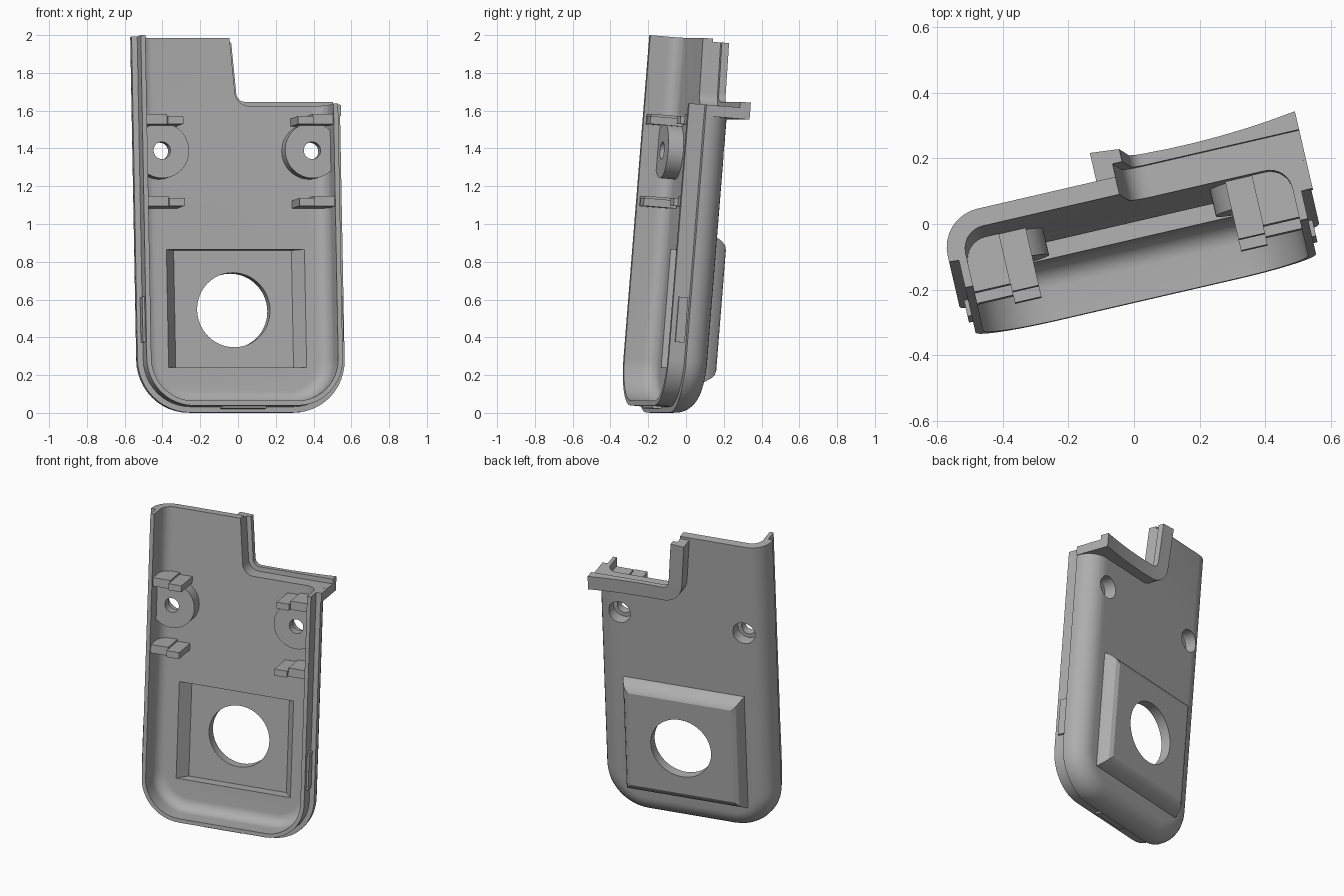
import bpy, bmesh, math
from mathutils import Matrix

old = bpy.data.objects.get("Cube")
if old:
    bpy.data.objects.remove(old, do_unlink=True)

# Local frame: x width, y depth (back is +y), z height; the whole part is turned and leaned
POSE = Matrix.Rotation(math.radians(13), 4, 'Z') @ Matrix.Rotation(math.radians(-4.7), 4, 'X')
MID, HALF, LOW, TOP = -0.0125, 0.5625, -0.01, 1.987

mat = bpy.data.materials.new("plain grey plastic")
mat.use_nodes = True
GREY = (0.42, 0.42, 0.42, 1)
mat.diffuse_color = GREY
mat.node_tree.nodes["Principled BSDF"].inputs["Base Color"].default_value = GREY


def loft(name, loops):
    """Closed solid skinned through equal-length loops of points."""
    bm = bmesh.new()
    rings = [[bm.verts.new(p) for p in loop] for loop in loops]
    n = len(rings[0])
    for a, b in zip(rings, rings[1:]):
        for i in range(n):
            j = (i + 1) % n
            bm.faces.new((a[i], a[j], b[j], b[i]))
    bm.faces.new(rings[0])
    bm.faces.new(rings[-1])
    bmesh.ops.recalc_face_normals(bm, faces=bm.faces)
    mesh = bpy.data.meshes.new(name)
    bm.to_mesh(mesh)
    bm.free()
    mesh.materials.append(mat)
    obj = bpy.data.objects.new(name, mesh)
    obj.matrix_world = POSE
    bpy.context.scene.collection.objects.link(obj)
    return obj


def prism(name, pts, y0, y1):
    return loft(name, [[(x, y, z) for x, z in pts] for y in (y0, y1)])


def rect(x0, x1, z0, z1):
    return [(x0, z0), (x1, z0), (x1, z1), (x0, z1)]


def circle(x, z, r, n=48):
    return [(x + r * math.cos(2 * math.pi * i / n), z + r * math.sin(2 * math.pi * i / n))
            for i in range(n)]


def arc(cx, cz, r, a0, a1, n=12):
    steps = [math.radians(a0 + (a1 - a0) * i / n) for i in range(n + 1)]
    return [(cx + r * math.cos(a), cz + r * math.sin(a)) for a in steps]


def tray_outline(inset, y, top):
    """Round-bottomed outline, moved inward by inset."""
    corner = 0.28
    x, z, r = HALF - corner, LOW + corner, corner - inset
    pts = [(MID - HALF + inset, top)]
    pts += arc(MID - x, z, r, 180, 270) + arc(MID + x, z, r, 270, 360)
    pts += [(MID + HALF - inset, top)]
    return [(px, y, pz) for px, pz in pts]


def boolean(obj, tool, operation):
    mod = obj.modifiers.new(tool.name, 'BOOLEAN')
    mod.operation, mod.solver, mod.object = operation, 'EXACT', tool
    bpy.context.view_layer.objects.active = obj
    bpy.ops.object.modifier_apply(modifier=mod.name)
    bpy.data.objects.remove(tool, do_unlink=True)


# Outer tray with a stepped tongue around the front and a rounded back edge
steps = [(0.03, -0.237), (0.03, -0.151), (0, -0.149)]
steps += [(0.12 - a, -0.13 + b) for a, b in arc(0, 0, 0.12, 0, 90, 8)]
shell = loft("shell", [tray_outline(o, y, TOP) for o, y in steps])

# Hollow inside
steps = [(0.055, -0.4)] + [(0.125 - a, -0.135 + b) for a, b in arc(0, 0, 0.07, 0, 90, 8)]
boolean(shell, loft("hollow", [tray_outline(o, y, TOP + 0.3) for o, y in steps]), 'DIFFERENCE')


def frame_loop(half, z0, z1, y):
    return [(x, y, z) for x, z in rect(MID - half, MID + half, z0, z1)]


# Raised panel on the back
boolean(shell, loft("back_panel", [frame_loop(*f) for f in (
    (0.40, 0.16, 0.94, -0.03), (0.395, 0.165, 0.935, 0.0), (0.38, 0.185, 0.915, 0.035),
    (0.365, 0.205, 0.895, 0.058), (0.34, 0.23, 0.87, 0.07))]), 'UNION')

# Screw bosses, flattened where they meet the side walls
SCREW_X, SCREW_Z = 0.408, 1.382
for side in (-1, 1):
    pts = [(max(MID - 0.53, min(MID + 0.53, x)), z)
           for x, z in circle(MID + side * SCREW_X, SCREW_Z, 0.147)]
    boolean(shell, prism("boss", pts, -0.147, -0.055), 'UNION')

# Pocket with sloping sides, and the large round opening
boolean(shell, loft("pocket", [frame_loop(*f) for f in (
    (0.375, 0.235, 0.863, -0.12), (0.375, 0.235, 0.863, -0.065),
    (0.32, 0.235, 0.863, 0.005))]), 'DIFFERENCE')
boolean(shell, prism("opening", circle(MID, 0.547, 0.198, 72), -0.3, 0.3), 'DIFFERENCE')

# Screw holes, wider at the back
for side in (-1, 1):
    x = MID + side * SCREW_X
    boolean(shell, prism("screw_hole", circle(x, SCREW_Z, 0.046, 32), -0.3, 0.2), 'DIFFERENCE')
    boolean(shell, prism("screw_recess", circle(x, SCREW_Z, 0.072, 32), -0.09, 0.2), 'DIFFERENCE')


def corner_path(gap):
    """Edge of the notch at the upper corner, moved outward by gap."""
    pts = [(0.0075 - gap, 1.97)] + arc(0.075, 1.70, 0.045 + gap, 180, 270, 8)
    return pts + [(0.555 - 0.08 * (5 - i), 1.655 - gap) for i in range(6)]


# Notch in the upper corner
notch = corner_path(0.03)
notch = [(notch[0][0] - 0.01, 2.3)] + notch + [(1, notch[-1][1]), (1, 2.3)]
boolean(shell, prism("notch", notch, -0.5, 0.4), 'DIFFERENCE')


def flange(name, gap, front, back):
    """Strip following the notch, from its edge to the flange's far side."""
    loops = []
    for (ax, az), (bx, bz) in zip(corner_path(gap), corner_path(0.09)):
        loops.append([(ax, front, az), (ax, back(ax), az), (bx, back(bx), bz), (bx, front, bz)])
    return loft(name, loops)


parts = [shell,
         flange("flange_base", 0.03, -0.06, lambda x: 0.04),
         flange("flange_lip", 0.0, 0.032, lambda x: 0.064 + 0.2 * (x - 0.2) ** 2),
         prism("flange_end", rect(0.5, 0.555, 1.565, 1.624), -0.15, 0.035)]

# Ribs and snap ridges on both sides
for side, label in ((-1, "right"), (1, "left")):
    def block(name, near, far, z0, z1, y0, y1):
        a, b = sorted((MID + side * near, MID + side * far))
        parts.append(prism(f"{label}_{name}", rect(a, b, z0, z1), y0, y1))
    for level, z in (("upper", 1.515), ("lower", 1.08)):
        block(f"{level}_rib", 0.395, 0.52, z, z + 0.055, -0.222, -0.06)
        block(f"{level}_rib_tip", 0.312, 0.395, z, z + 0.042, -0.245, -0.06)
    block("snap_ridge", 0.52, 0.545, 0.36, 0.6, -0.21, -0.16)
parts.append(prism("bottom_snap_ridge", rect(MID - 0.12, MID + 0.12, 0.008, 0.03), -0.21, -0.16))

# Smooth the rounded areas and keep the corners sharp
bpy.ops.object.select_all(action='DESELECT')
for obj in parts:
    obj.select_set(True)
bpy.context.view_layer.objects.active = shell
bpy.ops.object.shade_smooth_by_angle(angle=math.radians(25))
